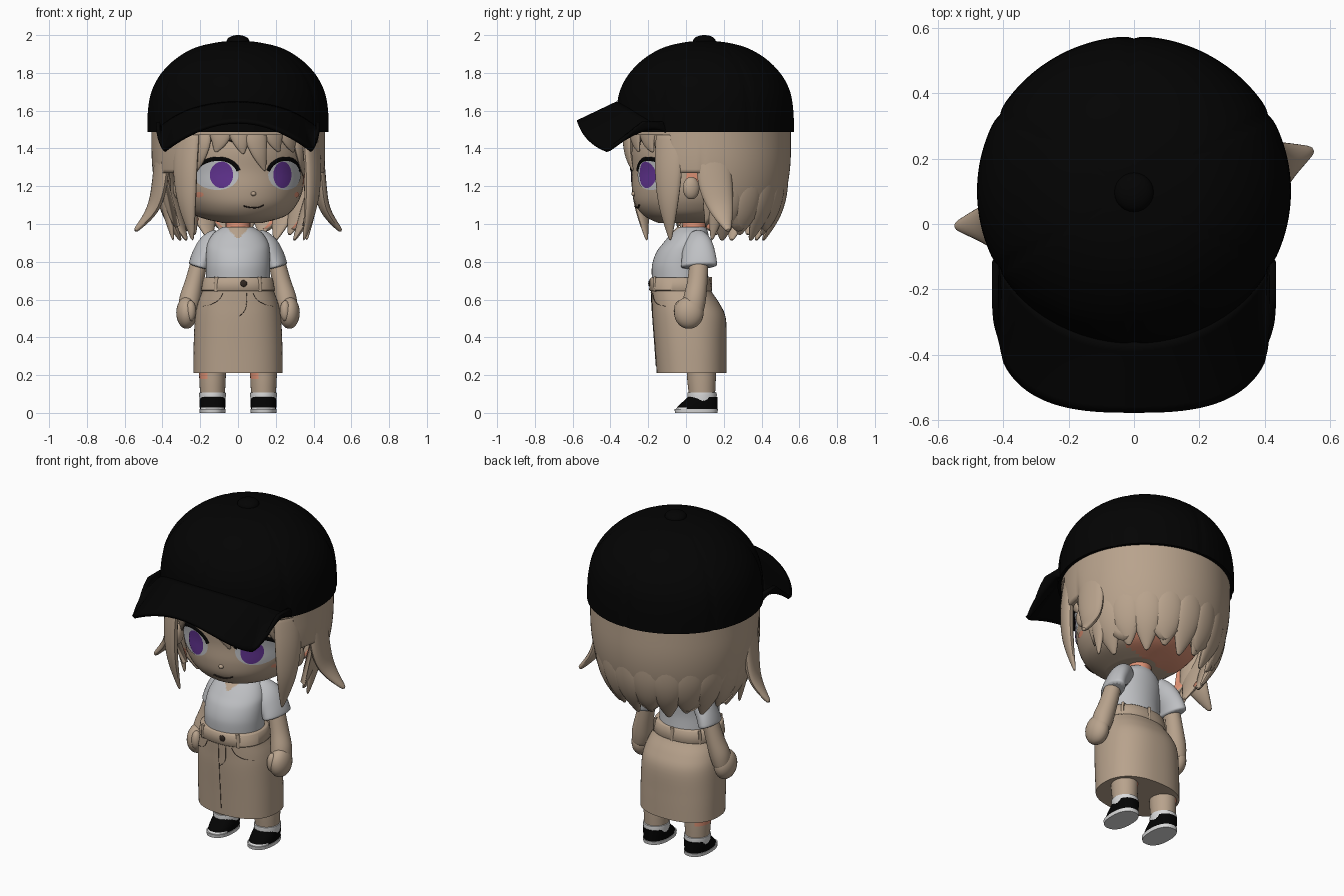
import bpy, bmesh, math
from mathutils import Vector, Matrix

if "Cube" in bpy.data.objects:
    bpy.data.objects.remove(bpy.data.objects["Cube"])

def mat(name, *rgb):
    m = bpy.data.materials.new(name)
    m.diffuse_color = (*rgb, 1)
    m.use_nodes = True
    m.node_tree.nodes["Principled BSDF"].inputs["Base Color"].default_value = m.diffuse_color
    return m

TAN = mat("tan", .48, .365, .265)
ORANGE = mat("warm orange", .74, .29, .18)
SHIRT = mat("light grey", .52, .53, .55)
WHITE = mat("white", .70, .70, .70)
BLACK = mat("black", .001, .001, .001)
PURPLE = mat("purple", .12, .033, .28)
BROWN = mat("dark brown", .03, .02, .015)
# the head looks slightly to one side, the cap does not
TURN = Matrix.Translation((0, .11, 0)) @ Matrix.Rotation(math.radians(12), 4, 'Z') @ Matrix.Translation((0, -.11, 0))

def make(name, rows, mats, cap=1, cyclic=True, turn=False, rule=None, subsurf=0):
    """Skin a grid of points. cap: 0 open, 1 both ends, 2 last end."""
    n = len(rows[0])
    faces = []
    for i in range(len(rows) - 1):
        for j in range(n if cyclic else n - 1):
            k = (j + 1) % n
            faces.append((i*n + j, i*n + k, i*n + n + k, i*n + n + j))
    if cap == 1:
        faces.append(tuple(range(n))[::-1])
    if cap:
        faces.append(tuple(range((len(rows) - 1)*n, len(rows)*n)))
    me = bpy.data.meshes.new(name)
    me.from_pydata([tuple(p) for r in rows for p in r], [], faces)
    for m in mats:
        me.materials.append(m)
    if cap == 1:
        bm = bmesh.new()
        bm.from_mesh(me)
        bmesh.ops.recalc_face_normals(bm, faces=bm.faces)
        bm.to_mesh(me)
        bm.free()
    if rule:
        for p in me.polygons:
            p.material_index = rule(p.center)
    if turn:
        me.transform(TURN)
    me.shade_smooth()
    me.set_sharp_from_angle(angle=math.radians(50))
    ob = bpy.data.objects.new(name, me)
    bpy.context.collection.objects.link(ob)
    if subsurf:
        ob.modifiers.new("smooth", 'SUBSURF').levels = subsurf
        ob.modifiers["smooth"].render_levels = subsurf
    return ob

def smooth(rows, k=5):
    """Catmull-Rom through rows of numbers."""
    out = []
    for i in range(len(rows) - 1):
        a, b, c, d = rows[max(i-1, 0)], rows[i], rows[i+1], rows[min(i+2, len(rows)-1)]
        for s in range(k):
            t = s / k
            out.append(tuple(.5*(2*q + (r-p)*t + (2*p-5*q+4*r-u)*t*t + (3*q-p-3*r+u)*t**3)
                             for p, q, r, u in zip(a, b, c, d)))
    return out + [rows[-1]]

def spow(v, e):
    return math.copysign(abs(v)**e, v)

def loft(name, rows, mats, e=1, n=48, cx=0, shape=lambda a: 1, **kw):
    """Stack of ovals (z, centre y, half width, half depth)."""
    pts = []
    for z, cy, rx, ry in rows:
        ring = []
        for j in range(n):
            a = 2*math.pi*j/n
            ring.append((cx + rx*shape(a)*spow(math.cos(a), e), cy + ry*shape(a)*spow(math.sin(a), e), z))
        pts.append(ring)
    return make(name, pts, mats, **kw)

def strand(name, pts, m, n=10, sub=1, **kw):
    """Flattened tube through (x, y, z, half width, half thickness)."""
    pts = smooth([tuple(p) for p in pts], 3)
    rows = []
    for i, p in enumerate(pts):
        c = Vector(p[:3])
        t = (Vector(pts[min(i+1, len(pts)-1)][:3]) - Vector(pts[max(i-1, 0)][:3])).normalized()
        out = Vector((c.x, c.y - .1, 0))
        out = (out - t*out.dot(t)).normalized()
        side = t.cross(out)
        rows.append([c + side*p[3]*math.cos(2*math.pi*j/n) + out*p[4]*math.sin(2*math.pi*j/n) for j in range(n)])
    return make(name, rows, [m], subsurf=sub, **kw)

def blob(name, c, r, m, **kw):
    rows = []
    for i in range(1, 16):
        a = math.pi*i/16
        rows.append((c[2] - r[2]*math.cos(a), c[1], r[0]*math.sin(a), r[1]*math.sin(a)))
    return loft(name, rows, [m], n=24, cx=c[0], **kw)

# cap: six-panel dome, button and curved brim
def panel(a):
    d = (math.degrees(a) - 30) % 60
    return 1 - .014*math.exp(-(min(d, 60 - d)/2)**2)
dome = smooth([(1.486, .1, .48, .474), (1.6, .1, .477, .47), (1.7, .1, .458, .453), (1.79, .1, .412, .407),
               (1.87, .1, .335, .33), (1.93, .1, .235, .23), (1.96, .1, .12, .12), (1.972, .1, .01, .01)])
loft("cap_dome", dome, [BLACK], n=144, shape=panel)
blob("cap_button", (0, .097, 1.968), (.06, .06, .032), BLACK)
brim = []
for i in range(11):
    v = i/10
    row = []
    for j in range(61):
        u = j/30 - 1
        a, t = math.radians(64)*u, math.pi/2*u
        inner = Vector((.468*math.sin(a), .1 - .463*math.cos(a), 1.49 + .15*(1 - u*u)))
        c = abs(math.cos(t))
        x, y = .425*spow(math.sin(t), .7), -.12 - .35*c**.4 - .103*c
        outer = Vector((x, y, min(1.54, 1.54 - .14*(x/.375)**2 + .2*max(0, (y + .42)/.2))))
        row.append(inner.lerp(outer, v))
    brim.append(row)
ob = make("cap_brim", brim, [BLACK], cap=0, cyclic=False)
s = ob.modifiers.new("thickness", 'SOLIDIFY')
s.thickness, s.offset = .02, 0

# head (warm orange where the hair covers it), ears and nose
HEAD = smooth([(1.005, .0, .10, .15), (1.04, .03, .23, .25), (1.1, .05, .295, .32), (1.18, .06, .332, .347),
               (1.28, .07, .345, .357), (1.4, .08, .36, .375), (1.55, .08, .33, .35)], 6)
loft("head", HEAD, [TAN, ORANGE], turn=True, rule=lambda c: int(c.y > .12 or (abs(c.x) > .31 and c.z > 1.2)))
blob("nose", (0, -.283, 1.16), (.014, .015, .012), TAN, turn=True)
for s in (-1, 1):
    blob("ear", (s*.355, -.05, 1.19), (.03, .045, .06), TAN, turn=True)

def face_y(x, z, off=0):
    for a, b in zip(HEAD, HEAD[1:]):
        if a[0] <= z <= b[0]:
            f = (z - a[0])/(b[0] - a[0])
            cy, rx, ry = (p + (q - p)*f for p, q in zip(a[1:], b[1:]))
            return cy - ry*math.sqrt(max(.02, 1 - (x/rx)**2)) - off

def plate(name, cx, cz, rx, rz, m, off):
    rows = []
    for f in (1, .8, .6, .4, .2, .02):
        ring = []
        for j in range(32):
            a = 2*math.pi*j/32
            x, z = cx + rx*f*math.cos(a), cz + rz*f*math.sin(a)
            ring.append((x, face_y(x, z, off), z))
        rows.append(ring)
    make(name, rows, [m], cap=2, turn=True)

def face_line(name, pts, m, w):
    strand(name, [(x, face_y(x, z, .005), z, w, .005) for x, z in pts], m, n=6, sub=0, turn=True)

# face features
for s in (-1, 1):
    plate("eye_white", s*.185, 1.26, .105, .08, SHIRT, .004)
    plate("iris", s*.165, 1.26, .056, .07, PURPLE, .008)
    plate("blush", s*.265, 1.155, .02, .014, ORANGE, .004)
    lash = [math.radians(d) for d in range(15, 166, 15)]
    face_line("eyelash", [(s*.183 + .106*math.cos(a), 1.26 + .085*math.sin(a)) for a in lash], BLACK, .011)
    face_line("eyebrow", [(s*.09, 1.43), (s*.16, 1.45), (s*.24, 1.435)], BROWN, .005)
face_line("mouth", [(-.05, 1.095), (-.01, 1.087), (.03, 1.088), (.06, 1.102)], BROWN, .003)

# hair shell with a scalloped hem, orange inside
def hair_scale(z):
    return 1 - 1.4*max(0, 1.4 - z)**2.2
shell = []
for i in range(15):
    row = []
    for j in range(120):
        a = 2*math.pi*j/120
        back = abs((math.degrees(a) + 90) % 360 - 180)
        low = 1.0 + .04*math.cos(10*a) if back < 104 else 1.27 if back < 124 else 1.47
        z = low + (1.55 - low)*i/14
        r = hair_scale(z)
        row.append((.46*r*math.cos(a), .1 + .455*r*math.sin(a), z))
    shell.append(row)
ob = make("hair_shell", shell, [TAN, ORANGE], cap=0, turn=True)
s = ob.modifiers.new("thickness", 'SOLIDIFY')
s.thickness, s.offset, s.material_offset = .03, -1, 1

# hair locks: back, sides and fringe
for i in range(11):
    a, drop = math.radians(5 + 17*i), .03*(i % 2)
    pts = []
    for z, w, t in ((1.38, .03, .01), (1.18, .085, .028), (1.04, .075, .03), (.91 + drop, .01, .008)):
        r = .44*hair_scale(z) - .005
        pts.append((r*math.cos(a), .1 + r*math.sin(a), z, w, t))
    strand("back_lock", pts, TAN, turn=True)
SIDE = {
    "front_lock": [(.33, -.16, 1.5, .085, .03), (.345, -.17, 1.3, .085, .035), (.335, -.17, 1.1, .06, .03), (.30, -.15, .91, .006, .006)],
    "flared_lock": [(.415, .06, 1.5, .09, .03), (.43, .06, 1.25, .1, .035), (.465, .09, 1.08, .07, .03), (.56, .11, .96, .012, .012)],
    "ear_lock": [(.41, .1, 1.4, .06, .03), (.40, .09, 1.15, .065, .035), (.36, .06, .91, .006, .006)],
}
for s in (-1, 1):
    for name, pts in SIDE.items():
        strand(name, [(s*p[0], *p[1:]) for p in pts], TAN, turn=True)
for x0, x1, tip, w in ((0, .06, 1.28, .06), (-.08, -.06, 1.37, .06), (.1, .14, 1.38, .06), (-.17, -.2, 1.38, .065),
                       (.19, .23, 1.38, .065), (-.26, -.3, 1.25, .06), (.27, .31, 1.25, .06)):
    pts = []
    for f, k in ((0, 1), (.35, 1.05), (.7, .65), (1, .1)):
        x, z = x0 + (x1 - x0)*f*f, 1.54 + (tip - 1.54)*f
        pts.append((x, face_y(x, z, .035 - .015*f), z, w*k, .025*k))
    strand("fringe_lock", pts, TAN, turn=True)

# neck and shirt with V neckline
loft("neck", [(.9, .04, .065, .065), (1.08, .05, .065, .065)], [ORANGE], n=24)
def neckline(c):
    return 1 if c.y < .02 and abs(c.x) < (c.z - .92)*.95 else 0
loft("shirt", smooth([(.70, -.03, .168, .15), (.78, -.033, .17, .147), (.85, -.02, .168, .137), (.90, .0, .16, .12),
                      (.95, .02, .13, .098), (.985, .03, .08, .075)], 8), [SHIRT, TAN], n=96, rule=neckline)

# sleeves, arms and hands
for s in (-1, 1):
    strand("sleeve", [(s*.09, .05, .925, .06, .05), (s*.15, .06, .885, .085, .06), (s*.193, .068, .82, .095, .056),
                      (s*.21, .07, .77, .1, .054)], SHIRT, n=16)
    strand("arm", [(s*.20, .07, .82, .05, .045), (s*.232, .06, .69, .055, .05), (s*.255, .045, .6, .062, .058),
                   (s*.265, .03, .53, .062, .05)], TAN, n=16)
    blob("hand", (s*.272, .015, .53), (.055, .078, .085), TAN)
    blob("thumb", (s*.25, -.035, .54), (.028, .03, .055), TAN)

# skirt, waistband, belt loops and stitching
SKIRT = smooth([(.21, .03, .236, .185), (.35, .025, .235, .19), (.5, .017, .228, .194), (.58, -.002, .213, .179),
                (.65, -.027, .188, .158), (.70, -.032, .176, .153)])
loft("skirt", SKIRT, [TAN], e=.85, n=64)
loft("waistband", [(.645, -.028, .192, .162), (.65, -.029, .196, .166), (.71, -.032, .185, .16), (.716, -.032, .178, .154)],
     [TAN], e=.85, n=64)
for d in (40, 90, 140, 235, 305):
    a = math.radians(d)
    x, y = .187*spow(math.cos(a), .85), -.03 + .160*spow(math.sin(a), .85)
    strand("belt_loop", [(x, y, .642, .011, .008), (x, y, .68, .011, .008), (x*.97, y, .72, .011, .008)], TAN, n=8, sub=0)

def skirt_y(x, z):
    _, cy, rx, ry = min(SKIRT, key=lambda r: abs(r[0] - z))
    return cy - ry*(1 - min(.98, abs(x/rx))**(2/.85))**(.85/2) - .0005
def stitch(name, pts):
    strand(name, [(x, skirt_y(x, z), z, .0012, .002) for x, z in pts], BROWN, n=6, sub=0)
stitch("front_seam", [(0, .25), (0, .35), (0, .45), (0, .55), (0, .64)])
stitch("fly_seam", [(.045, .64), (.045, .58), (.035, .54), (.005, .51)])
for s in (-1, 1):
    stitch("pocket_seam", [(s*.08, .635), (s*.10, .60), (s*.14, .575), (s*.185, .565)])
blob("waist_button", (.03, -.192, .685), (.018, .008, .018), BROWN)

# legs, socks and shoes
for s in (-1, 1):
    x = s*.135
    loft("leg", [(.08, .085, .064, .068), (.14, .083, .068, .073), (.18, .082, .07, .076), (.3, .08, .074, .08)],
         [TAN, ORANGE], n=32, cx=x, rule=lambda c: int(c.z > .19 and c.x < x - .03))
    loft("sock", [(.05, .085, .066, .074), (.095, .085, .071, .078), (.108, .085, .07, .077), (.11, .085, .06, .066)],
         [WHITE], n=32, cx=x)
    loft("shoe_sole", [(0, .054, .068, .112), (.02, .054, .07, .115)], [WHITE], e=.85, n=40, cx=x)
    loft("shoe", smooth([(.02, .056, .067, .11), (.04, .064, .068, .102), (.06, .075, .068, .091), (.085, .088, .066, .078)], 4),
         [BLACK, WHITE], e=.9, n=40, cx=x, rule=lambda c: int(c.y < .0 and c.z < .027))
